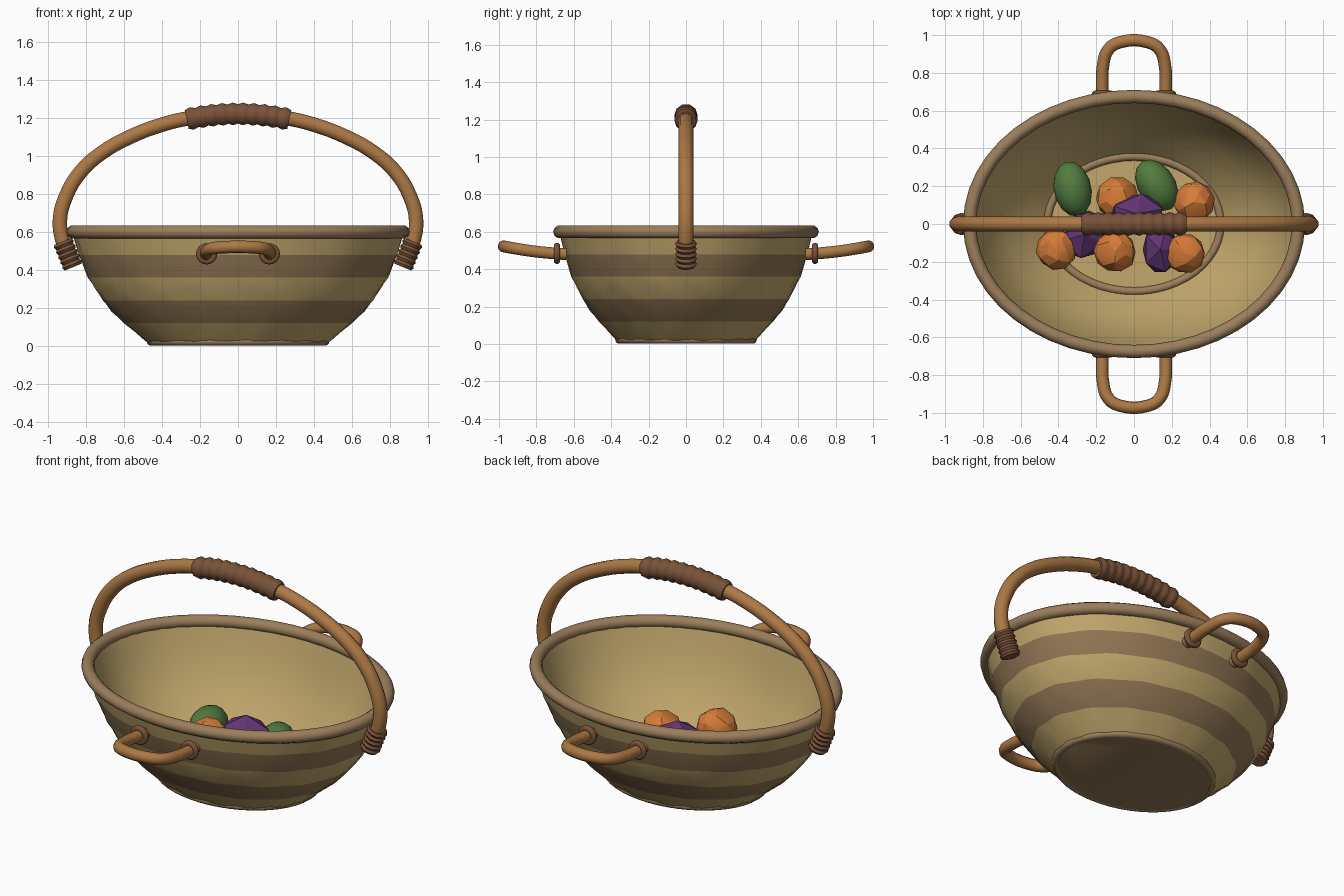
import bpy, bmesh, math, random
from mathutils import Vector, Matrix

random.seed(4)
cube = bpy.data.objects.get("Cube")
if cube:
    bpy.data.objects.remove(cube, do_unlink=True)

ASPECT = 0.775  # depth of the oval bowl relative to its width


def material(name, rgb):
    m = bpy.data.materials.new(name)
    m.use_nodes = True
    m.diffuse_color = (*rgb, 1)
    m.node_tree.nodes["Principled BSDF"].inputs["Base Color"].default_value = (*rgb, 1)
    return m


STRAW = material("straw", (0.54, 0.39, 0.15))
BAND = material("brown_band", (0.29, 0.185, 0.09))
TRIM = material("rim_tan", (0.33, 0.21, 0.105))
CANE = material("cane", (0.42, 0.19, 0.06))
WRAP = material("wrap_brown", (0.19, 0.085, 0.04))
ORANGE = material("orange", (0.68, 0.2, 0.04))
PURPLE = material("purple", (0.12, 0.035, 0.17))
GREEN = material("green", (0.085, 0.2, 0.05))


def smooth(obj, degrees=40):
    bpy.ops.object.select_all(action="DESELECT")
    obj.select_set(True)
    bpy.context.view_layer.objects.active = obj
    bpy.ops.object.shade_smooth_by_angle(angle=math.radians(degrees))


def add_mesh(name, bm, mats):
    mesh = bpy.data.meshes.new(name)
    bm.to_mesh(mesh)
    bm.free()
    for m in mats:
        mesh.materials.append(m)
    obj = bpy.data.objects.new(name, mesh)
    bpy.context.collection.objects.link(obj)
    return obj


def tube(name, points, radius, mat, closed=False, curved=True, radii=None):
    """Sweep a round section along a path and turn it into a mesh."""
    curve = bpy.data.curves.new(name, "CURVE")
    curve.dimensions = "3D"
    curve.bevel_depth = radius
    curve.bevel_resolution = 3
    curve.use_fill_caps = True
    spline = curve.splines.new("BEZIER" if curved else "POLY")
    pts = spline.bezier_points if curved else spline.points
    pts.add(len(points) - 1)
    for i, (p, co) in enumerate(zip(pts, points)):
        if curved:
            p.co = co
            p.handle_left_type = p.handle_right_type = "AUTO"
        else:
            p.co = (*co, 1)
        p.radius = radii[i] if radii else 1
    spline.use_cyclic_u = closed
    spline.resolution_u = 4
    curve.materials.append(mat)
    obj = bpy.data.objects.new(name, curve)
    bpy.context.collection.objects.link(obj)
    bpy.ops.object.select_all(action="DESELECT")
    obj.select_set(True)
    bpy.context.view_layer.objects.active = obj
    bpy.ops.object.convert(target="MESH")
    obj = bpy.context.object
    smooth(obj)
    return obj


def oval(rx, ry, z, count=48):
    steps = [2 * math.pi * i / count for i in range(count)]
    return [(rx * math.cos(a), ry * math.sin(a), z) for a in steps]


def ridged(name, path, coils, radius):
    """Wound binding: radius swells once per coil along path(t)."""
    n = coils * 4
    radii = [1 + 0.08 * math.sin(math.pi * (i / 2 - 0.5)) for i in range(n + 1)]
    pts = [path(i / n) for i in range(n + 1)]
    return tube(name, pts, radius, WRAP, curved=False, radii=radii)


# Bowl: lathed oval shell, outer wall up and inner wall down
outer = [(0.46, 0.005), (0.49, 0.03), (0.60, 0.12), (0.66, 0.18), (0.71, 0.24),
         (0.752, 0.30), (0.787, 0.36), (0.836, 0.48), (0.875, 0.60)]
inner = [(0.845, 0.60), (0.805, 0.48), (0.755, 0.36), (0.68, 0.24), (0.57, 0.12), (0.47, 0.025)]
SEGMENTS = 64
bm = bmesh.new()
rings = []
for k, (r, z) in enumerate(outer + inner):
    ripple = 0.006 if 0 < k < len(outer) - 1 else 0
    ring = []
    for i in range(SEGMENTS):
        a = 2 * math.pi * i / SEGMENTS
        rr = r + ripple * math.cos(16 * a + 2 * k)
        ring.append(bm.verts.new((rr * math.cos(a), rr * math.sin(a) * ASPECT, z)))
    rings.append(ring)
for k in range(len(rings) - 1):
    for i in range(SEGMENTS):
        j = (i + 1) % SEGMENTS
        face = bm.faces.new((rings[k][i], rings[k][j], rings[k + 1][j], rings[k + 1][i]))
        # Outer wall alternates colour every 0.12 of height
        height = outer[k][1] + 0.01 if k < len(outer) - 1 else 0
        face.material_index = int(height / 0.12) % 2
base = bm.faces.new(rings[0][::-1])
base.material_index = 1
bm.faces.new(rings[-1])
smooth(add_mesh("bowl", bm, [STRAW, BAND]))

# Rim and base ring
tube("rim", oval(0.87, 0.675, 0.6), 0.035, TRIM, closed=True, curved=False)
tube("base_ring", oval(0.46, 0.357, 0.024), 0.022, TRIM, closed=True, curved=False)

# Tall carrying arch
half = [(0.87, 0.42), (0.92, 0.54), (0.938, 0.66), (0.905, 0.79), (0.83, 0.915),
        (0.72, 1.015), (0.57, 1.1), (0.4, 1.165), (0.25, 1.2)]
arch = [(-x, 0, z) for x, z in half] + [(0, 0, 1.222)] + [(x, 0, z) for x, z in half[::-1]]
tube("arch_handle", arch, 0.04, CANE)
ridged("grip_wrap", lambda t: (0.54 * (t - 0.5), 0, 1.222 - 0.12 * (t - 0.5) ** 2), 10, 0.058)
for side, label in ((1, "left"), (-1, "right")):
    ridged(label + "_end_wrap", lambda t: (side * (0.868 + 0.055 * t), 0, 0.415 + 0.135 * t), 5, 0.054)

# Small loop handles front and back, each with two collars
loop = [(0.165, 0.64, 0.48), (0.168, 0.74, 0.488), (0.165, 0.83, 0.498),
        (0.135, 0.925, 0.513), (0.07, 0.963, 0.52)]
for side, label in ((-1, "front"), (1, "back")):
    path = [(-x, side * y, z) for x, y, z in loop] + [(x, side * y, z) for x, y, z in loop[::-1]]
    tube(label + "_loop_handle", path, 0.033, CANE)
    for x in (-0.165, 0.165):
        ring = [(x + p, side * 0.69, 0.485 + q) for p, q, _ in oval(0.04, 0.04, 0, 16)]
        tube(label + "_collar", ring, 0.017, WRAP, closed=True, curved=False)


# Produce lying in the bowl
def produce(name, loc, size, mat, detail, turn=0, jitter=0.0, angle=20):
    bm = bmesh.new()
    if detail:
        bmesh.ops.create_icosphere(bm, subdivisions=detail, radius=1)
    else:
        bmesh.ops.create_uvsphere(bm, u_segments=14, v_segments=10, radius=1)
    for v in bm.verts:
        v.co *= 1 + random.uniform(-jitter, jitter)
    bm.transform(Matrix.LocRotScale(Vector(loc), Matrix.Rotation(math.radians(turn), 3, "Z"), Vector(size)))
    smooth(add_mesh(name, bm, [mat]), angle)


for x, y, z, r in ((-0.41, -0.135, 0.16, 0.108), (-0.1, -0.145, 0.28, 0.112), (0.27, -0.155, 0.17, 0.108),
                   (0.32, 0.115, 0.2, 0.108), (-0.09, 0.135, 0.17, 0.115)):
    produce("orange_fruit", (x, y, z), (r, r, r), ORANGE, 2, jitter=0.04, turn=x * 200)
for loc, size, turn in (((0.015, 0.055, 0.25), (0.155, 0.115, 0.12), 10),
                        ((0.14, -0.135, 0.15), (0.105, 0.14, 0.11), 0),
                        ((-0.26, -0.055, 0.15), (0.12, 0.145, 0.11), -25)):
    produce("purple_fruit", loc, size, PURPLE, 1, turn, angle=5)
for loc, turn in (((-0.325, 0.185, 0.17), 12), ((0.12, 0.205, 0.18), 32)):
    produce("green_fruit", loc, (0.1, 0.148, 0.1), GREEN, 0, turn, angle=45)
